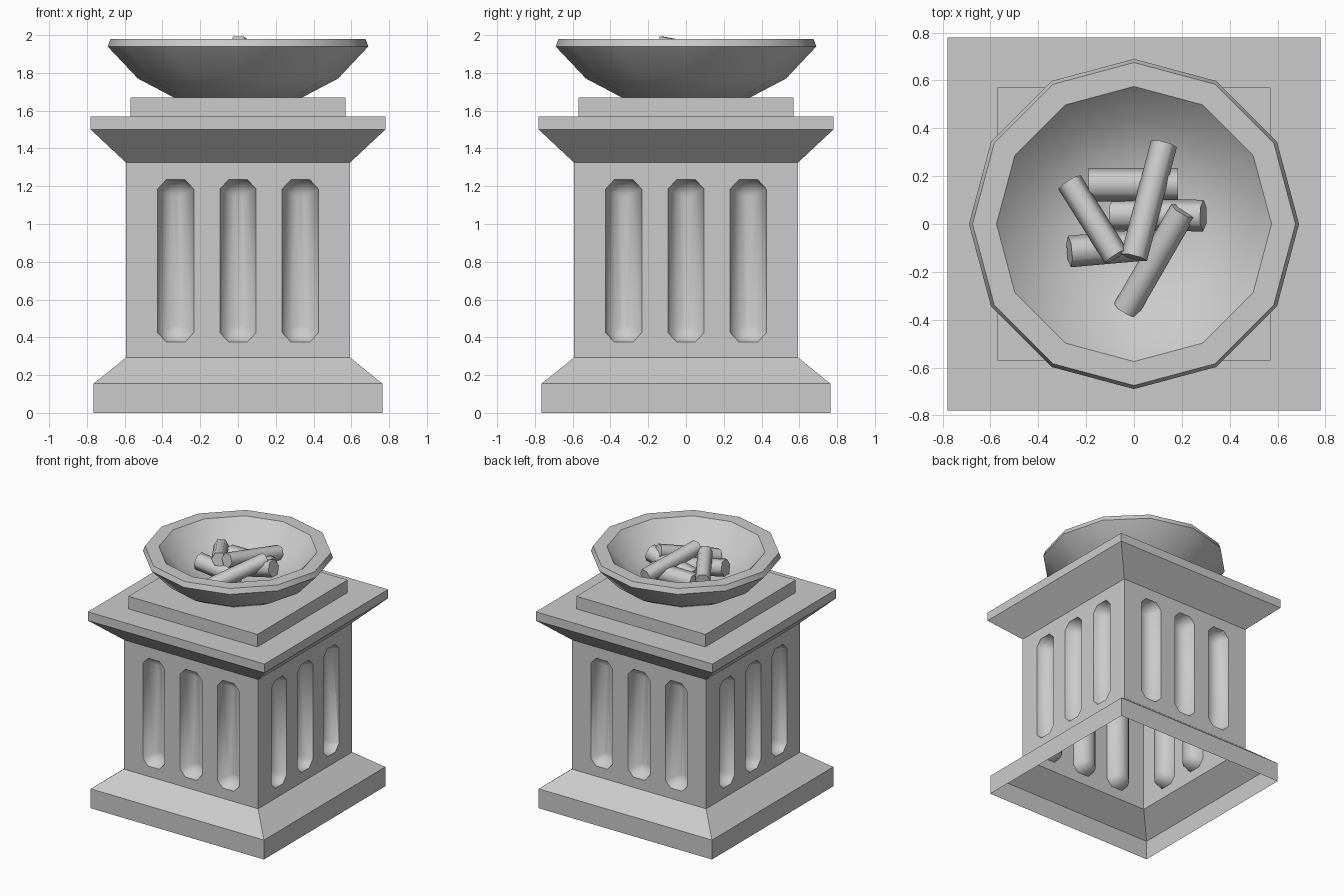
import bpy, bmesh, math
from mathutils import Vector, Matrix

if "Cube" in bpy.data.objects:
    bpy.data.objects.remove(bpy.data.objects["Cube"])


def make_object(name, bm, smooth=None):
    bmesh.ops.recalc_face_normals(bm, faces=bm.faces)
    mesh = bpy.data.meshes.new(name)
    bm.to_mesh(mesh)
    bm.free()
    ob = bpy.data.objects.new(name, mesh)
    bpy.context.collection.objects.link(ob)
    bpy.ops.object.select_all(action='DESELECT')
    bpy.context.view_layer.objects.active = ob
    ob.select_set(True)
    if smooth:
        bpy.ops.object.shade_smooth_by_angle(angle=math.radians(smooth))
    return ob


def lathe(bm, profile, sides, start=0.0, scale=1.0):
    """Stack rings of (radius, z) and cap both ends."""
    rings = []
    for r, z in profile:
        rings.append([bm.verts.new((r * scale * math.cos(start + 2 * math.pi * i / sides),
                                    r * scale * math.sin(start + 2 * math.pi * i / sides), z))
                      for i in range(sides)])
    for a, b in zip(rings, rings[1:]):
        for i in range(sides):
            j = (i + 1) % sides
            bm.faces.new((a[i], a[j], b[j], b[i]))
    bm.faces.new(rings[0])
    bm.faces.new(rings[-1])


# Square pedestal from base to upper plinth
bm = bmesh.new()
lathe(bm, [(0.765, 0), (0.765, 0.155), (0.593, 0.293), (0.593, 1.325), (0.78, 1.5),
           (0.78, 1.57), (0.57, 1.57), (0.57, 1.67)], 4, math.pi / 4, math.sqrt(2))
pedestal = make_object("pedestal", bm)

# Rounded flute cutters, three on each side
WALL, HALF, DEPTH, Z0, Z1 = 0.593, 0.096, 0.09, 0.375, 1.235
bm = bmesh.new()
outline = [(HALF, 0.05), (0.05, 0.0), (-0.05, 0.0), (-HALF, 0.05)]
for side in range(4):
    turn = Matrix.Rotation(side * math.pi / 2, 4, 'Z')
    for cx in (-0.33, 0, 0.33):
        pts = []
        for x, dz in outline:
            pts += [(cx + x, -WALL - 0.05, z) for z in (Z0 + dz, Z1 - dz)]
            for deg in (0, 30, 60, 80):
                c, s = math.cos(math.radians(deg)), math.sin(math.radians(deg))
                inset = HALF + (dz - HALF) * c
                pts += [(cx + x * c, -WALL + DEPTH * s, z) for z in (Z0 + inset, Z1 - inset)]
        verts = [bm.verts.new(turn @ Vector(p)) for p in pts]
        bmesh.ops.convex_hull(bm, input=verts)
bmesh.ops.delete(bm, geom=[v for v in bm.verts if not v.link_faces], context='VERTS')
for f in bm.faces:
    f.smooth = True
cutter = make_object("flute_cutter", bm)
cutter.hide_render = True

# Carve the flutes, then open the underside
bpy.context.view_layer.objects.active = pedestal
mod = pedestal.modifiers.new("flutes", 'BOOLEAN')
mod.operation, mod.object, mod.solver = 'DIFFERENCE', cutter, 'EXACT'
bpy.ops.object.modifier_apply(modifier=mod.name)
bpy.data.objects.remove(cutter)
bm = bmesh.new()
bm.from_mesh(pedestal.data)
bottom = [f for f in bm.faces if all(v.co.z < 0.001 for v in f.verts)]
bmesh.ops.delete(bm, geom=bottom, context='FACES')
bm.to_mesh(pedestal.data)
bm.free()

# Twelve-sided fire bowl
bm = bmesh.new()
lathe(bm, [(0.34, 1.67), (0.53, 1.77), (0.69, 1.94), (0.675, 1.98), (0.575, 1.98),
           (0.44, 1.84), (0.26, 1.765), (0.1, 1.742)], 12)
make_object("bowl", bm, 32)

# Loose logs: two end points and a radius
logs = [((-0.19, 0.165, 1.83), (0.185, 0.165, 1.83), 0.07),
        ((-0.09, 0.04, 1.80), (0.29, 0.035, 1.89), 0.066),
        ((-0.27, -0.115, 1.86), (0.07, -0.085, 1.80), 0.066),
        ((-0.27, 0.175, 1.87), (-0.075, -0.135, 1.93), 0.055),
        ((0.125, 0.335, 1.86), (0.0, -0.14, 1.945), 0.056),
        ((-0.035, -0.36, 1.80), (0.205, 0.055, 1.93), 0.056)]
for i, (a, b, r) in enumerate(logs):
    a, b = Vector(a), Vector(b)
    d = b - a
    mat = Matrix.Translation((a + b) / 2) @ d.to_track_quat('Z', 'Y').to_matrix().to_4x4() \
        @ Matrix.Rotation(math.pi / 2, 4, 'Z')
    bm = bmesh.new()
    bmesh.ops.create_cone(bm, cap_ends=True, segments=6, radius1=r, radius2=r,
                          depth=d.length, matrix=mat)
    make_object(f"log_{i + 1}", bm, 65)
